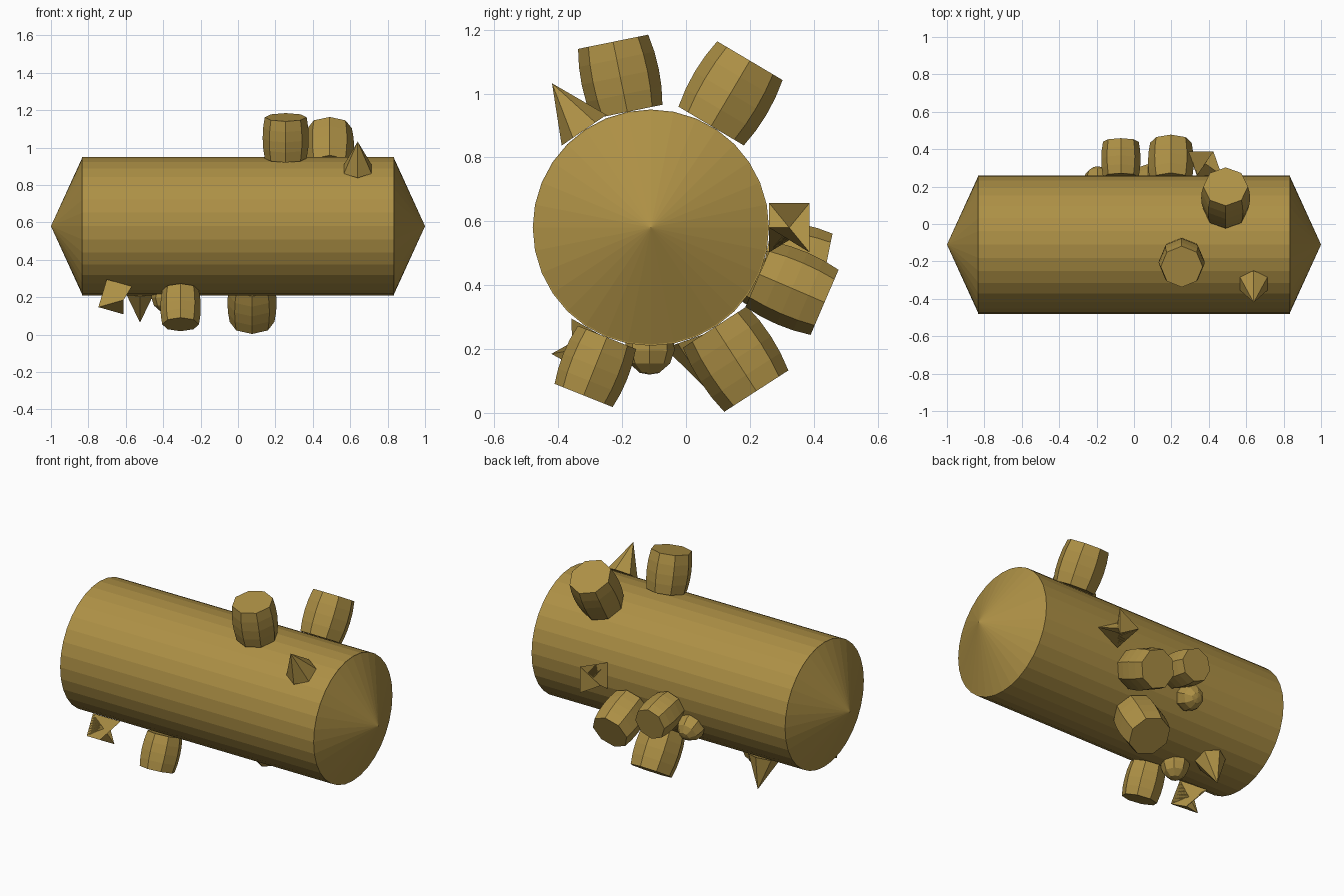
import bpy, bmesh
from math import sin, cos, pi, hypot
from mathutils import Matrix, Vector

if "Cube" in bpy.data.objects:
    bpy.data.objects.remove(bpy.data.objects["Cube"])

CY, CZ, R = -0.11, 0.58, 0.37      # hull axis position and radius

brass = bpy.data.materials.new("brass")
brass.diffuse_color = (0.42, 0.28, 0.06, 1)
brass.use_nodes = True
brass.node_tree.nodes["Principled BSDF"].inputs["Base Color"].default_value = brass.diffuse_color


def loft(name, rings, sides, matrix):
    """Stack of polygon rings (radius, height, phase), flat shaded; radius 0 makes a point."""
    bm = bmesh.new()
    loops = []
    for r, h, phase in rings:
        n = 1 if r == 0 else sides
        loops.append([bm.verts.new((r * cos(phase + 2 * pi * i / sides),
                                    r * sin(phase + 2 * pi * i / sides), h)) for i in range(n)])
    for a, b in zip(loops, loops[1:]):
        for i in range(sides):
            j = (i + 1) % sides
            if len(a) == 1:
                bm.faces.new((a[0], b[j], b[i]))
            elif len(b) == 1:
                bm.faces.new((a[i], a[j], b[0]))
            else:
                bm.faces.new((a[i], a[j], b[j], b[i]))
    for loop in (loops[0], loops[-1]):
        if len(loop) > 1:
            bm.faces.new(loop)
    bmesh.ops.recalc_face_normals(bm, faces=bm.faces)
    me = bpy.data.meshes.new(name)
    bm.to_mesh(me)
    bm.free()
    me.materials.append(brass)
    ob = bpy.data.objects.new(name, me)
    ob.matrix_world = matrix
    bpy.context.collection.objects.link(ob)
    return ob


def on_hull(x, dy, dz):
    """Frame standing on the hull at x, pointing outward along (dy, dz)."""
    d = hypot(dy, dz)
    n = Vector((0, dy / d, dz / d))
    ex = Vector((1, 0, 0))
    m = Matrix((ex, n.cross(ex), n)).transposed().to_4x4()
    m.translation = Vector((x, CY, CZ)) + n * R
    return m


# Hull and pointed end caps
along_x = Matrix.Translation((0, CY, CZ)) @ Matrix.Rotation(pi / 2, 4, 'Y')
loft("hull", [(R, -0.833, 0), (R, 0.833, 0)], 32, along_x)
for side, label in ((1, "right"), (-1, "left")):
    loft("end_cap_" + label, [(R - 0.002, side * 0.832, 0), (0, side * 1.0, 0)], 32, along_x)

# Barrels: x, outward direction, height
for i, (x, dy, dz, h) in enumerate([
        (0.255, -0.199, 0.98, 0.224), (0.49, 0.51, 0.86, 0.238),
        (0.197, 0.919, -0.395, 0.222), (-0.07, 0.98, -0.2, 0.191),
        (0.075, 0.542, -0.84, 0.239), (-0.307, -0.372, -0.928, 0.196)]):
    rings = [(r * h, t * h, 0) for r, t in
             ((0.5, 0), (0.538, 0.25), (0.55, 0.5), (0.538, 0.75), (0.5, 1))]
    loft(f"barrel_{i + 1}", rings, 8, on_hull(x, dy, dz))

# Octahedral crystals resting on one face
for i, (x, dy, dz) in enumerate([(0.38, 1, 0), (-0.657, -0.49, -0.87)]):
    loft(f"crystal_{i + 1}", [(0.0895, 0, 0), (0.0895, 0.127, pi / 3)], 3, on_hull(x, dy, dz))

# Six-sided spikes
for i, (x, dy, dz) in enumerate([(0.64, -0.565, 0.825), (-0.524, 0.336, -0.942)]):
    loft(f"spike_{i + 1}", [(0.085, 0, pi / 6), (0, 0.178, 0)], 6, on_hull(x, dy, dz))

# Small domes
for i, (x, dy, dz) in enumerate([(-0.385, -0.01, -1), (-0.195, 0.89, -0.456)]):
    loft(f"dome_{i + 1}", [(0.075, -0.02, 0), (0.078, 0.015, 0), (0.064, 0.055, 0),
                           (0.03, 0.085, 0), (0, 0.09, 0)], 8, on_hull(x, dy, dz))
